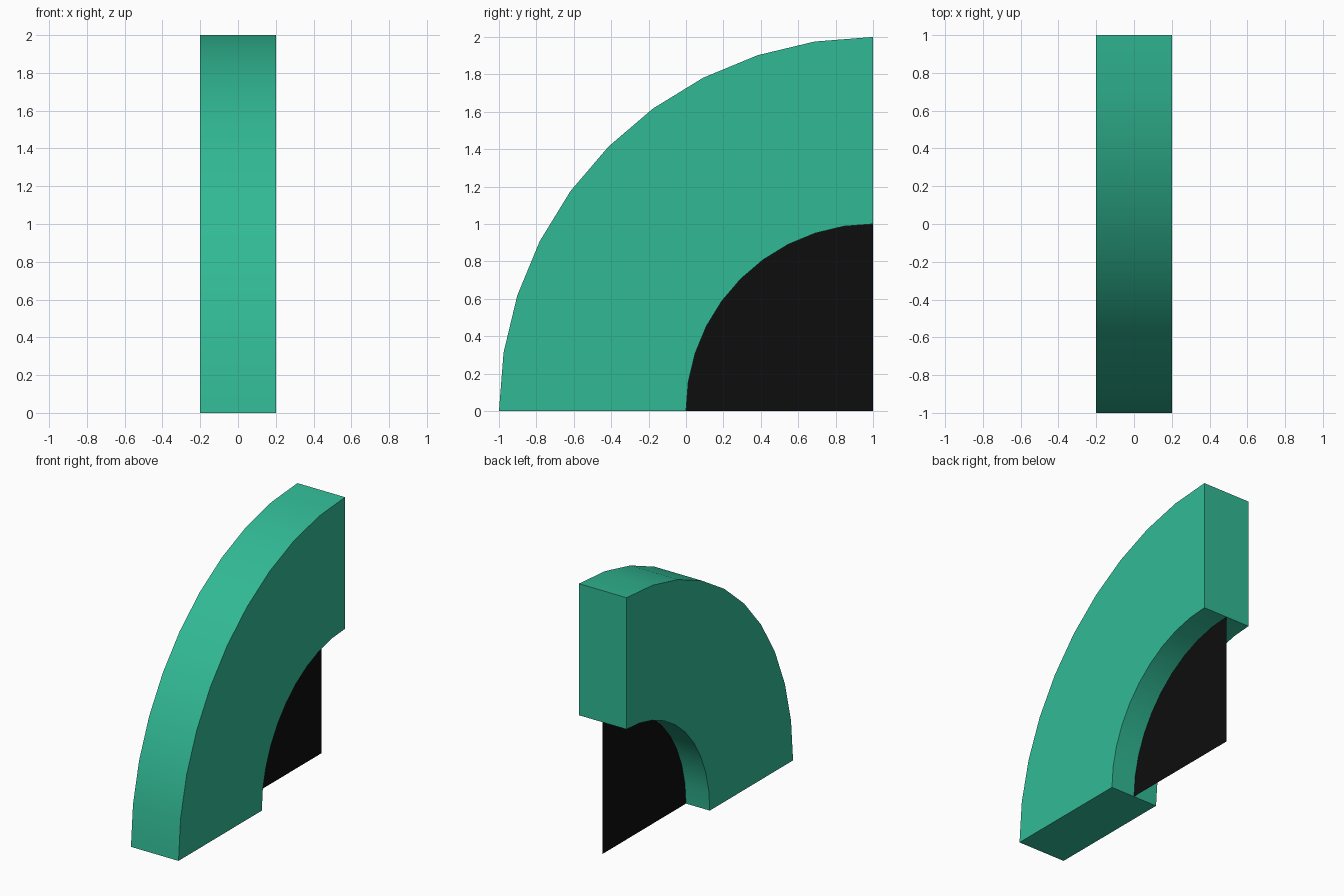
import bpy
import bmesh
from math import sin, cos, pi, radians

cube = bpy.data.objects.get("Cube")
if cube:
    bpy.data.objects.remove(cube, do_unlink=True)

SEGMENTS = 10
OUTER, INNER = 2.0, 1.0
HALF_WIDTH = 0.2


def material(name, rgb):
    mat = bpy.data.materials.new(name)
    mat.use_nodes = True
    color = (*rgb, 1.0)
    mat.diffuse_color = color
    mat.node_tree.nodes["Principled BSDF"].inputs["Base Color"].default_value = color
    return mat


def arc(radius, x):
    """Quarter arc in the YZ plane, from the foot up to the back edge."""
    steps = [i * pi / 2 / SEGMENTS for i in range(SEGMENTS + 1)]
    return [(x, 1 - radius * cos(a), radius * sin(a)) for a in steps]


def add_object(name, bm, mat):
    mesh = bpy.data.meshes.new(name)
    bm.to_mesh(mesh)
    bm.free()
    mesh.materials.append(mat)
    obj = bpy.data.objects.new(name, mesh)
    bpy.context.collection.objects.link(obj)
    return obj


green = material("sea_green", (0.031, 0.49, 0.30))
black = material("black", (0.004, 0.004, 0.004))

# Thick quarter arch: one ring profile extruded across the width
bm = bmesh.new()
profile = arc(OUTER, -HALF_WIDTH) + arc(INNER, -HALF_WIDTH)[::-1]
side = bm.faces.new([bm.verts.new(p) for p in profile])
result = bmesh.ops.extrude_face_region(bm, geom=[side], use_keep_orig=True)
moved = [v for v in result["geom"] if isinstance(v, bmesh.types.BMVert)]
bmesh.ops.translate(bm, verts=moved, vec=(2 * HALF_WIDTH, 0, 0))
bmesh.ops.recalc_face_normals(bm, faces=bm.faces)
arch = add_object("quarter_arch", bm, green)

# Curved faces shade smoothly, the block edges stay sharp
bpy.ops.object.select_all(action="DESELECT")
arch.select_set(True)
bpy.context.view_layer.objects.active = arch
bpy.ops.object.shade_smooth_by_angle(angle=radians(30))

# Thin dark panel filling the opening along the centre line
bm = bmesh.new()
outline = arc(INNER, 0) + [(0, 1, 0)]
bm.faces.new([bm.verts.new(p) for p in outline])
add_object("centre_panel", bm, black)
